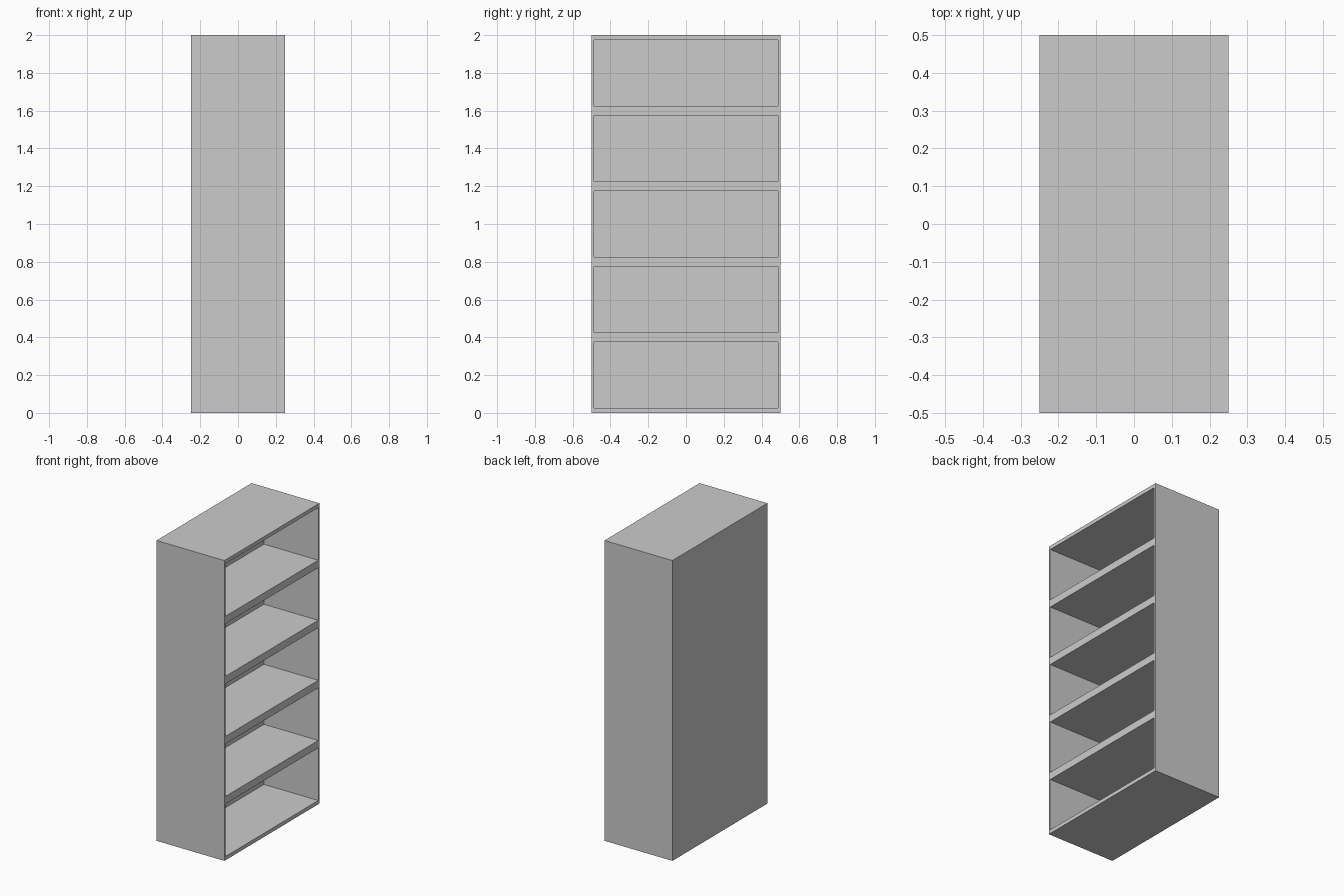
import bpy, bmesh
from mathutils import Matrix

if "Cube" in bpy.data.objects:
    bpy.data.objects.remove(bpy.data.objects["Cube"])

W, D, H = 0.5, 1.0, 2.0      # x, y, z size of the cabinet
BAYS = 5
POCKET = 0.40                # depth of each compartment
BOARD = 0.0125               # board half thickness before vertical scaling

bm = bmesh.new()

# Carcass block, standing on the ground at half height
bmesh.ops.create_cube(bm, size=1.0, matrix=Matrix.Translation((0, 0, 0.5)) @ Matrix.Diagonal((W, D, 1, 1)))

# Horizontal cuts, one per shelf
for i in range(1, BAYS):
    bmesh.ops.bisect_plane(bm, geom=bm.verts[:] + bm.edges[:] + bm.faces[:],
                           plane_co=(0, 0, i / BAYS), plane_no=(0, 0, 1))

# Inset the bays on the open +x side, then stretch to full height
bm.normal_update()
bays = [f for f in bm.faces if f.normal.x > 0.9]
bmesh.ops.inset_individual(bm, faces=bays, thickness=BOARD, use_even_offset=True)
bmesh.ops.scale(bm, verts=bm.verts[:], vec=(1, 1, H))

# Push the bays in to form the compartments
pockets = bmesh.ops.extrude_discrete_faces(bm, faces=bays)["faces"]
bmesh.ops.translate(bm, verts=[v for f in pockets for v in f.verts], vec=(-POCKET, 0, 0))
bmesh.ops.recalc_face_normals(bm, faces=bm.faces[:])

mesh = bpy.data.meshes.new("bookshelf")
bm.to_mesh(mesh)
bm.free()
bpy.context.collection.objects.link(bpy.data.objects.new("bookshelf", mesh))
